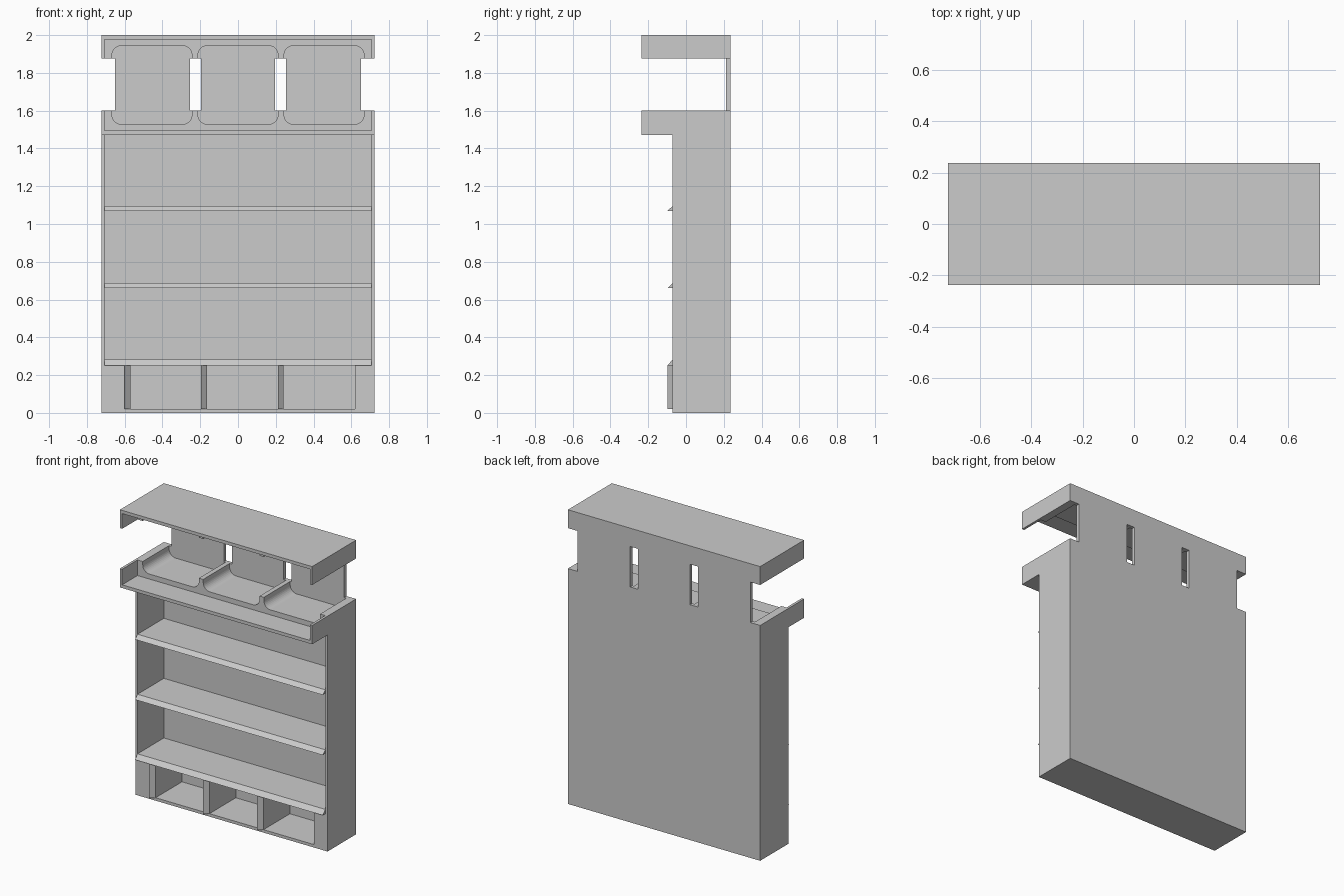
import bpy, bmesh, math

cube = bpy.data.objects.get("Cube")
if cube:
    bpy.data.objects.remove(cube, do_unlink=True)

grey = bpy.data.materials.new("plain grey")
grey.use_nodes = True
grey.diffuse_color = (0.6, 0.6, 0.6, 1)
grey.node_tree.nodes["Principled BSDF"].inputs["Base Color"].default_value = (0.6, 0.6, 0.6, 1)

# Main dimensions
HALF_W, INNER_W = 0.723, 0.706
FRONT, BODY_FRONT, BACK_IN, BACK = -0.236, -0.071, 0.212, 0.236
LIP_FRONT = -0.098
TRAY_LOW, TRAY_TOP, CAP_LOW, TOP = 1.472, 1.6, 1.875, 2.0
BAY_TOP, FLOOR = 0.252, 0.02
SHEET = 0.022


def prism(name, profile, axis, start, end):
    """Extrude a closed profile along one axis; the profile lists the other two axes in order."""
    bm = bmesh.new()
    verts = []
    for p in profile:
        co = list(p)
        co.insert(axis, start)
        verts.append(bm.verts.new(co))
    face = bm.faces.new(verts)
    grown = bmesh.ops.extrude_face_region(bm, geom=[face])["geom"]
    for v in grown:
        if isinstance(v, bmesh.types.BMVert):
            v.co[axis] = end
    bmesh.ops.recalc_face_normals(bm, faces=bm.faces)
    mesh = bpy.data.meshes.new(name)
    bm.to_mesh(mesh)
    bm.free()
    mesh.materials.append(grey)
    obj = bpy.data.objects.new(name, mesh)
    bpy.context.collection.objects.link(obj)
    return obj


def box(name, x0, x1, y0, y1, z0, z1):
    return prism(name, [(x0, y0), (x1, y0), (x1, y1), (x0, y1)], 2, z0, z1)


# Back panels: lower sheet, three strips in the gap, upper sheet
box("lower_back_panel", -HALF_W, HALF_W, BACK_IN, BACK, 0, TRAY_TOP)
box("upper_back_panel", -HALF_W, HALF_W, BACK_IN, BACK, CAP_LOW, TOP)
for name, x0, x1 in (("right", -0.65, -0.255), ("middle", -0.195, 0.195), ("left", 0.255, 0.65)):
    box(name + "_back_strip", x0, x1, BACK_IN, BACK, TRAY_TOP, CAP_LOW)

# Cabinet sides, with thick posts beside the bottom bays
for name, s in (("right", -1), ("left", 1)):
    lo, hi = sorted((s * INNER_W, s * HALF_W))
    box(name + "_cabinet_side", lo, hi, BODY_FRONT, BACK_IN, 0, TRAY_LOW)
box("right_bay_post", -INNER_W, -0.6, BODY_FRONT, BACK_IN, 0, BAY_TOP)
box("left_bay_post", 0.62, INNER_W, BODY_FRONT, BACK_IN, 0, BAY_TOP)
box("bay_floor", -0.6, 0.62, BODY_FRONT, BACK_IN, 0, FLOOR)

# Bay dividers with wedge-shaped front edges
for i, x in enumerate((-0.6, -0.195, 0.212)):
    outline = [(x, BACK_IN), (x, LIP_FRONT), (x + 0.03, BODY_FRONT), (x + 0.03, BACK_IN)]
    prism(f"bay_divider_{i + 1}", outline, 2, FLOOR, BAY_TOP)

# Shelves with sloping front lips
for i, (z, rise) in enumerate(((BAY_TOP, 0.03), (0.661, 0.026), (1.07, 0.025))):
    outline = [(BACK_IN, z), (LIP_FRONT, z), (BODY_FRONT, z + rise), (BACK_IN, z + rise)]
    prism(f"shelf_{i + 1}", outline, 0, -INNER_W, INNER_W)


def scooped_block(name, base, rim, scoop):
    """Solid block with three round-cornered scoops cut into its open edge."""
    r = 0.05
    up = 1 if rim > base else -1
    outline = [(HALF_W, base), (-HALF_W, base), (-HALF_W, rim)]
    for x0, x1 in ((-0.667, -0.244), (-0.212, 0.212), (0.244, 0.667)):
        outline.append((x0, rim))
        for cx, first in ((x0 + r, 180), (x1 - r, 270)):
            for k in range(9):
                a = math.radians(first + k * 90 / 8)
                outline.append((cx + r * math.cos(a), scoop + up * r * (1 + math.sin(a))))
        outline.append((x1, rim))
    outline.append((HALF_W, rim))
    prism(name, outline, 1, BODY_FRONT, BACK_IN)


scooped_block("scooped_tray", TRAY_LOW, TRAY_TOP, 1.528)
scooped_block("scooped_cap", TOP, CAP_LOW, 1.944)

# Overhanging front ledge and canopy, each a thin U-shaped sheet
for name, base, rim in (("front_ledge", TRAY_LOW, TRAY_TOP), ("front_canopy", TOP, CAP_LOW)):
    inner = base + math.copysign(SHEET, rim - base)
    outline = [(-HALF_W, base), (HALF_W, base), (HALF_W, rim), (INNER_W, rim),
               (INNER_W, inner), (-INNER_W, inner), (-INNER_W, rim), (-HALF_W, rim)]
    prism(name, outline, 1, FRONT, BODY_FRONT)
